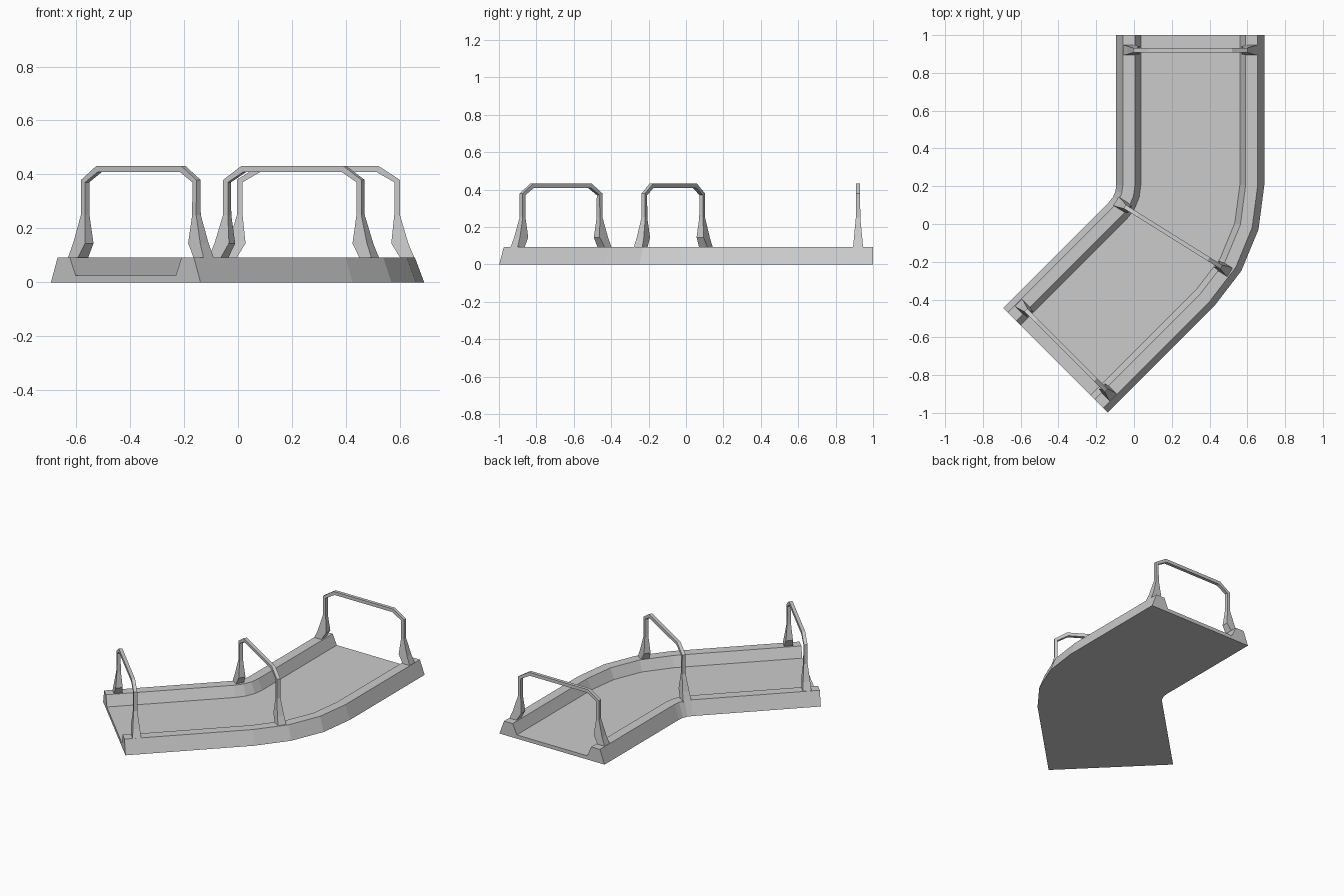
import bpy, bmesh
from math import sin, cos, radians
from mathutils import Matrix

if "Cube" in bpy.data.objects:
    bpy.data.objects.remove(bpy.data.objects["Cube"])


def loft(name, rings):
    """Skin a list of equal-sized closed sections and cap both ends."""
    bm = bmesh.new()
    vs = [[bm.verts.new(p) for p in ring] for ring in rings]
    n = len(vs[0])
    for a, b in zip(vs, vs[1:]):
        for i in range(n):
            j = (i + 1) % n
            bm.faces.new((a[i], a[j], b[j], b[i]))
    bm.faces.new(vs[0])
    bm.faces.new(vs[-1])
    bmesh.ops.recalc_face_normals(bm, faces=bm.faces)
    me = bpy.data.meshes.new(name)
    bm.to_mesh(me)
    bm.free()
    ob = bpy.data.objects.new(name, me)
    bpy.context.collection.objects.link(ob)
    return ob


# Track: channel section swept along a straight, a 45 degree bend and a straight
half = [(0.392, 0.0), (0.357, 0.093), (0.293, 0.093), (0.262, 0.025)]
section = half + [(-u, z) for u, z in reversed(half)]
CX, CY, R = -0.218, 0.206, 0.516
LENGTH = 0.796


def station(deg, along=0.0):
    """Section placed at a bend angle, shifted along the travel direction."""
    a = radians(deg)
    c, s = cos(a), sin(a)
    return [(CX + (R + u) * c - along * s, CY - (R + u) * s - along * c, z)
            for u, z in section]


loft("track_bed", [station(0, -(1 - CY))]
     + [station(d) for d in (0, 15, 30, 45)] + [station(45, LENGTH)])

# Hoop: (outer u, outer z, inner u, inner z, half depth) from foot to crown
leg = [(0.357, 0.088, 0.305, 0.088, 0.027),
       (0.333, 0.145, 0.270, 0.145, 0.022),
       (0.302, 0.250, 0.281, 0.250, 0.012),
       (0.302, 0.380, 0.281, 0.371, 0.011),
       (0.222, 0.432, 0.214, 0.410, 0.011)]
full = leg + [(-a, b, -c, d, h) for a, b, c, d, h in reversed(leg)]
rings = [[(a, -h, b), (a, h, b), (c, h, d), (c, -h, d)] for a, b, c, d, h in full]

for name, x, y, deg in (("far_hoop", 0.298, 0.92, 0),
                        ("bend_hoop", 0.207, -0.068, 32),
                        ("near_hoop", -0.36, -0.668, 45)):
    hoop = loft(name, rings)
    hoop.matrix_world = Matrix.Translation((x, y, 0)) @ Matrix.Rotation(-radians(deg), 4, 'Z')
